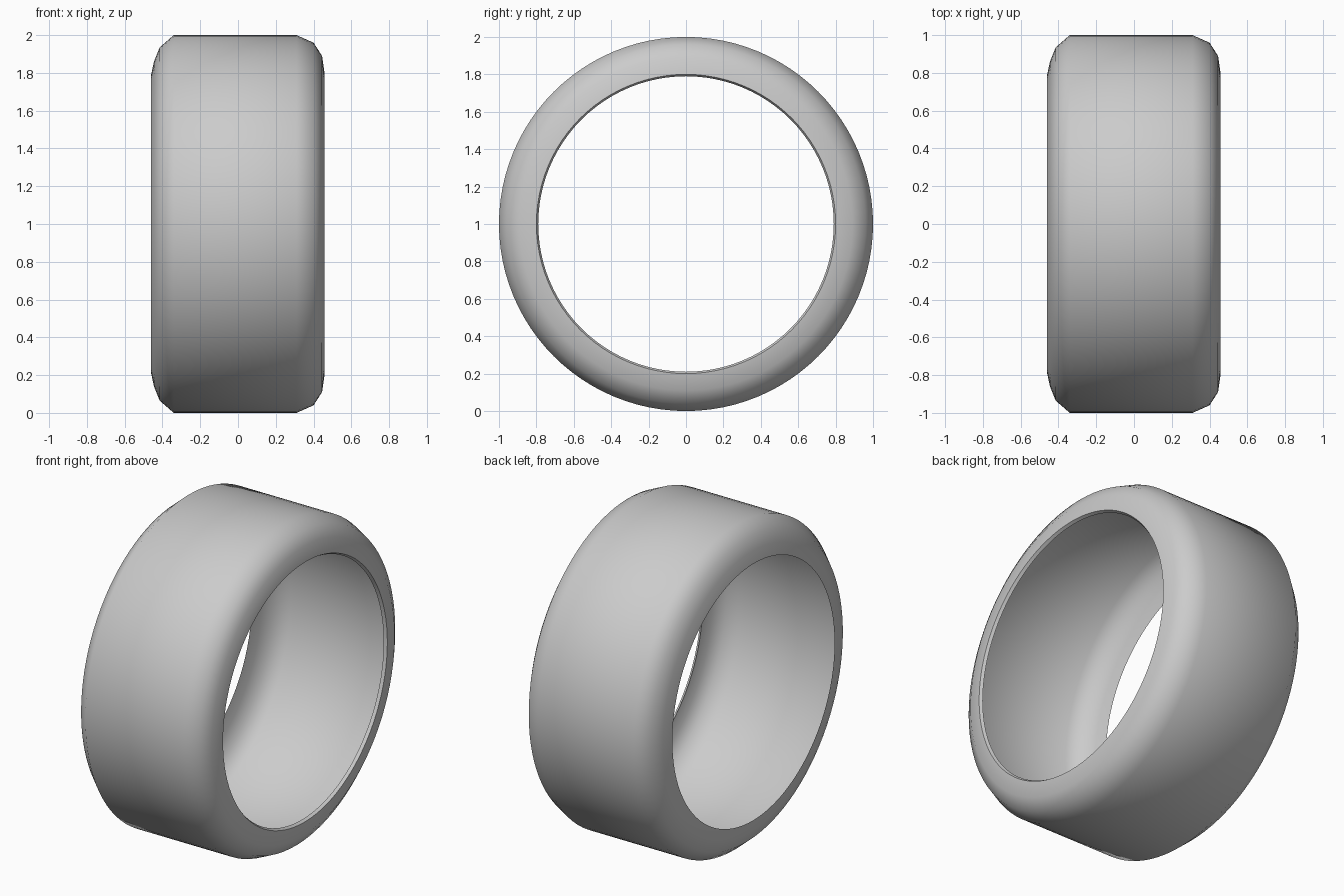
import bpy, bmesh, math

if "Cube" in bpy.data.objects:
    bpy.data.objects.remove(bpy.data.objects["Cube"])

SEGMENTS = 96

# Cross-section of the hollow shell: (x, radius), left bead to right bead
profile = [(-0.46, 0.79), (-0.445, 0.86), (-0.415, 0.935), (-0.34, 1.0),
           (0.31, 1.0), (0.40, 0.96), (0.445, 0.89), (0.458, 0.80),
           (0.44, 0.79)]

# Revolve the section around the x axis
bm = bmesh.new()
rings = []
for i in range(SEGMENTS):
    a = 2 * math.pi * i / SEGMENTS
    rings.append([bm.verts.new((x, r * math.cos(a), 1 + r * math.sin(a)))
                  for x, r in profile])
for i in range(SEGMENTS):
    p, q = rings[i], rings[(i + 1) % SEGMENTS]
    for j in range(len(profile) - 1):
        bm.faces.new((p[j], p[j + 1], q[j + 1], q[j]))
bm.normal_update()

# Make the normals point outward from the axle
tread = max(bm.faces, key=lambda f: f.calc_center_median().z)
if tread.normal.z < 0:
    bmesh.ops.reverse_faces(bm, faces=bm.faces[:])

mesh = bpy.data.meshes.new("tire")
bm.to_mesh(mesh)
bm.free()
tire = bpy.data.objects.new("tire", mesh)
bpy.context.collection.objects.link(tire)

# Smooth shading, keeping the small bead lip crisp
bpy.context.view_layer.objects.active = tire
tire.select_set(True)
bpy.ops.object.shade_smooth_by_angle(angle=math.radians(50))
